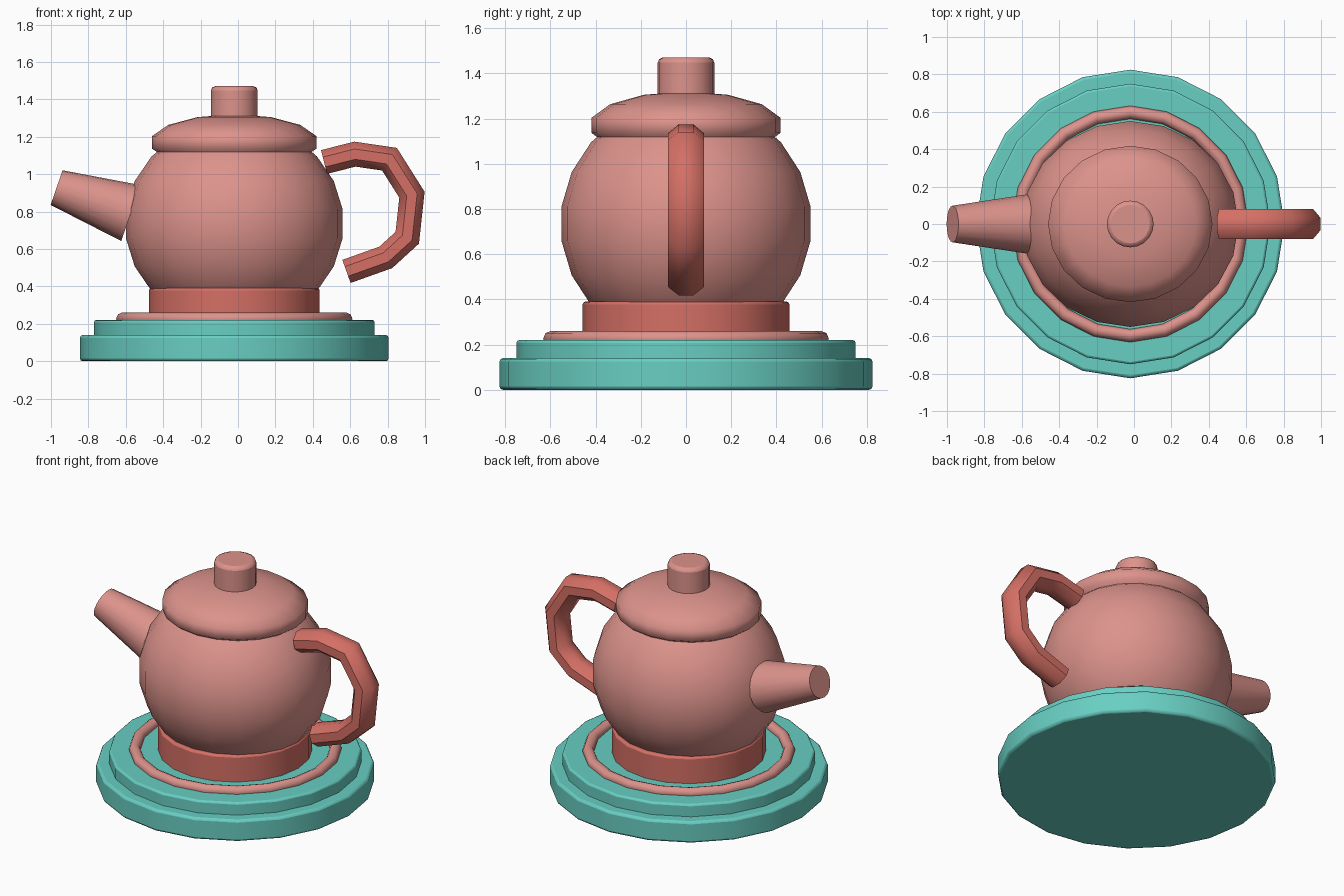
import bpy, bmesh, math
from mathutils import Vector

if "Cube" in bpy.data.objects:
    bpy.data.objects.remove(bpy.data.objects["Cube"])

AXIS = -0.02   # shared upright axis of pot and stand
SIDES = 20


def material(name, rgb):
    m = bpy.data.materials.new(name)
    m.use_nodes = True
    m.diffuse_color = (*rgb, 1)
    m.node_tree.nodes["Principled BSDF"].inputs["Base Color"].default_value = (*rgb, 1)
    return m


pink = material("soft pink", (0.72, 0.29, 0.26))
coral = material("coral red", (0.66, 0.16, 0.13))
teal = material("teal", (0.14, 0.62, 0.54))


def finish(name, mat, angle=40):
    ob = bpy.context.object
    ob.name = name
    ob.data.materials.clear()
    ob.data.materials.append(mat)
    bpy.ops.object.shade_smooth_by_angle(angle=math.radians(angle))
    return ob


def disc(name, mat, radius, low, high, bevel):
    bpy.ops.mesh.primitive_cylinder_add(vertices=SIDES, radius=radius, depth=high - low,
                                        location=(AXIS, 0, (low + high) / 2))
    ob = finish(name, mat)
    mod = ob.modifiers.new("Rounded rim", 'BEVEL')
    mod.width = bevel
    mod.segments = 2
    mod.limit_method = 'ANGLE'
    return ob


def ellipsoid(name, mat, rings, height, size):
    bpy.ops.mesh.primitive_uv_sphere_add(segments=SIDES, ring_count=rings, radius=1,
                                         location=(AXIS, 0, height))
    bpy.context.object.scale = size
    bpy.ops.object.transform_apply(location=False, rotation=False, scale=True)
    return finish(name, mat, 60)


# Stepped stand
disc("stand_lower", teal, 0.825, 0, 0.14, 0.015)
disc("stand_upper", teal, 0.75, 0.12, 0.22, 0.012)

# Ring lying on the stand
bpy.ops.mesh.primitive_torus_add(major_segments=SIDES, minor_segments=8, major_radius=0.597,
                                 minor_radius=0.035, location=(AXIS, 0, 0.226))
finish("stand_ring", pink, 50)

# Pot
disc("foot", coral, 0.457, 0.2, 0.39, 0.012)
ellipsoid("body", pink, 11, 0.735, (0.585, 0.556, 0.55))
ellipsoid("lid", pink, 7, 1.17, (0.451, 0.429, 0.15))
disc("lid_knob", pink, 0.125, 1.27, 1.47, 0.022)

# Spout: tapered tube leaning outward
root, tip = Vector((-0.573, 0, 0.792)), Vector((-0.97, 0, 0.928))
bpy.ops.mesh.primitive_cone_add(vertices=SIDES, radius1=0.158, radius2=0.098,
                                depth=(tip - root).length, location=(root + tip) / 2)
bpy.context.object.rotation_euler = (tip - root).to_track_quat('Z', 'Y').to_euler()
finish("spout", pink)

# Handle: eight-sided tube swept along a bent path
path = [Vector((x, 0, z)) for x, z in [
    (0.46, 1.065), (0.625, 1.107), (0.81, 1.08), (0.93, 0.89),
    (0.905, 0.66), (0.79, 0.555), (0.58, 0.48)]]
bm = bmesh.new()
loops = []
for i, p in enumerate(path):
    before = (p - path[max(i - 1, 0)]).normalized()
    after = (path[min(i + 1, len(path) - 1)] - p).normalized()
    along = (before + after).normalized()
    across = Vector((-along.z, 0, along.x))
    miter = 1 / along.dot(after if after.length else before)
    loop = []
    for k in range(8):
        a = math.radians(22.5 + 45 * k)
        offset = across * (math.cos(a) * 0.071 * miter) + Vector((0, math.sin(a) * 0.086, 0))
        loop.append(bm.verts.new(p + offset))
    loops.append(loop)
for a, b in zip(loops, loops[1:]):
    for k in range(8):
        n = (k + 1) % 8
        bm.faces.new((a[k], a[n], b[n], b[k]))
bm.faces.new(loops[0])
bm.faces.new(loops[-1])
bmesh.ops.recalc_face_normals(bm, faces=bm.faces)
mesh = bpy.data.meshes.new("handle")
bm.to_mesh(mesh)
bm.free()
handle = bpy.data.objects.new("handle", mesh)
bpy.context.collection.objects.link(handle)
bpy.ops.object.select_all(action='DESELECT')
handle.select_set(True)
bpy.context.view_layer.objects.active = handle
finish("handle", coral, 50)
